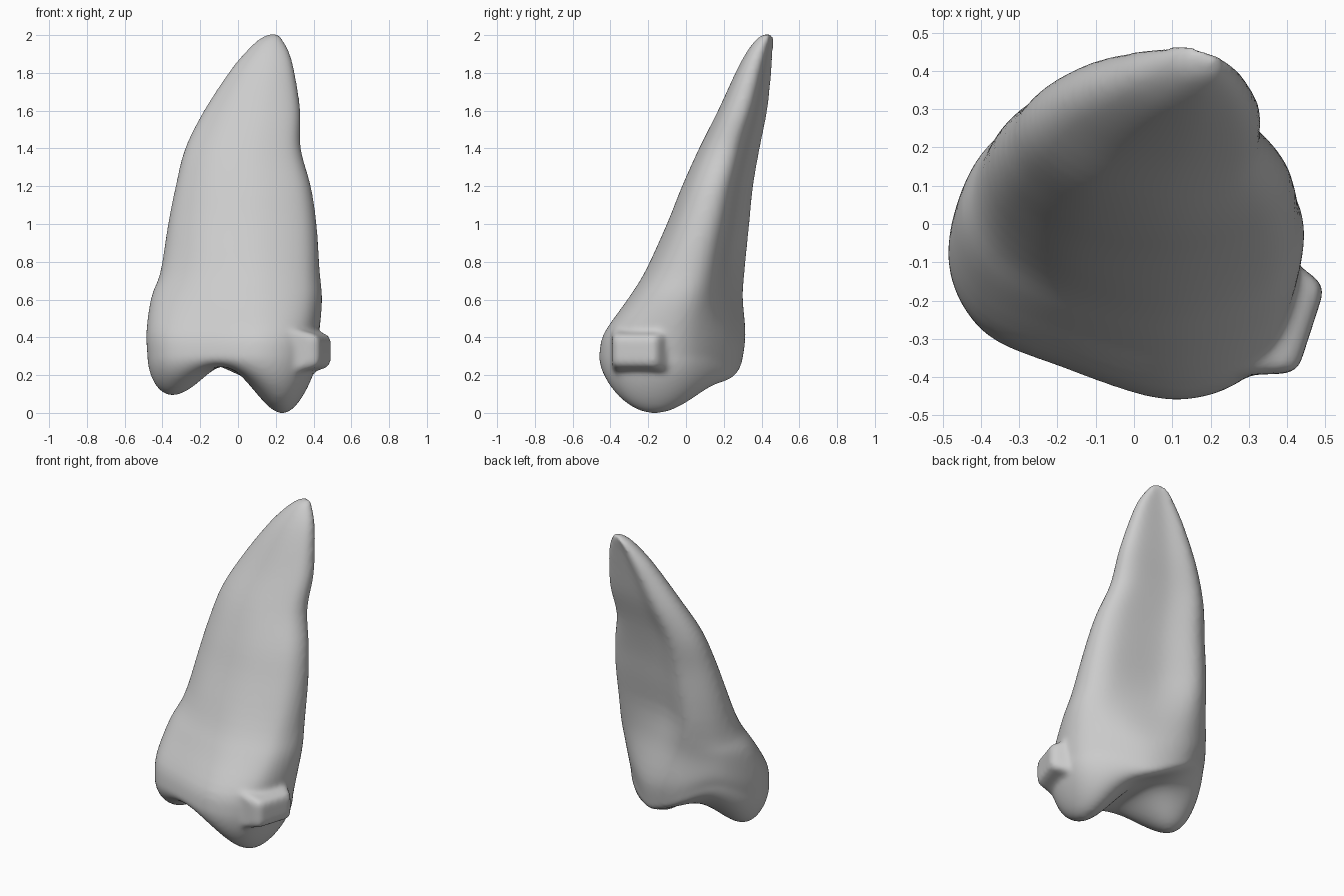
import bpy, bmesh, math
from mathutils import Vector, Matrix

old = bpy.data.objects.get("Cube")
if old:
    bpy.data.objects.remove(old, do_unlink=True)

SIDES = 80
CAP_RINGS = 22

# Cross-section outlines inside a unit box, starting at the right-hand side
ROOT = [(0, .6), (.07, .33), (.29, .08), (.62, 0), (.92, .16),
        (1, .47), (.88, .71), (.48, .83), (.22, 1), (.06, .86)]
CROWN = [(0, .5), (.085, .25), (.31, .12), (.66, 0), (.91, .13),
         (1, .48), (.9, .73), (.63, .95), (.35, 1), (.1, .83)]

# Height, x range and y range, from the crown's widest level up to the root tip
LEVELS = [(.3, -.48, .415, -.46, .295), (.42, -.485, .43, -.435, .31),
          (.6, -.46, .445, -.31, .3), (.75, -.41, .432, -.215, .31),
          (1, -.37, .415, -.1, .335), (1.2, -.33, .385, -.02, .355),
          (1.4, -.28, .332, .07, .39), (1.6, -.18, .33, .17, .43),
          (1.8, -.05, .3, .262, .452), (1.9, .03, .275, .315, .46),
          (1.97, .1, .24, .365, .465), (2, .15, .22, .4, .462)]


def bell(x, y, cx, cy, wx, wy):
    return math.exp(-((x - cx) / wx) ** 2 - ((y - cy) / wy) ** 2)


def rim_shift(x, y):
    """The crown's lower rim rises at the back right and dips at the back."""
    return .13 * bell(x, y, -.36, .22, .2, .2) - .09 * bell(x, y, .12, .3, .2, .15)


def biting_height(x, y):
    """Two cusps hanging below a shallow valley."""
    return (.24 - .245 * bell(x, y, .24, -.17, .19, .33)
            - .17 * bell(x, y, -.38, -.07, .23, .24)
            + .05 * bell(x, y, -.08, -.1, .12, .25)
            + .8 * rim_shift(x, y))


def spline(a, b, c, d, t):
    """Smooth blend from b to c."""
    return tuple(q + .5 * t * (r - p + t * (2*p - 5*q + 4*r - s + t * (3*(q - r) + s - p)))
                 for p, q, r, s in zip(a, b, c, d))


def outline(level):
    """Closed ring of points for one level."""
    z, x0, x1, y0, y1 = level
    f = min(1, max(0, (z - .4) / .5))
    f = f * f * (3 - 2 * f)
    pts = [Vector(c).lerp(Vector(r), f) for c, r in zip(CROWN, ROOT)]
    n = len(pts)
    ring = []
    for i in range(SIDES):
        k, t = divmod(i * n / SIDES, 1)
        k = int(k)
        u, v = spline(*(pts[(k + j) % n] for j in (-1, 0, 1, 2)), t)
        x, y = x0 + u * (x1 - x0), y0 + v * (y1 - y0)
        fade = max(0, 1 - (z - .3) / .4)
        ring.append(Vector((x, y, z + fade * rim_shift(x, y))))
    return ring


def bridge(bm, lower, upper):
    for i in range(SIDES):
        j = (i + 1) % SIDES
        bm.faces.new((lower[i], lower[j], upper[j], upper[i]))


def fan(bm, ring, tip):
    for i in range(SIDES):
        bm.faces.new((ring[i], ring[(i + 1) % SIDES], tip))


bm = bmesh.new()

# Root and crown wall
levels = []
for k in range(len(LEVELS) - 1):
    rows = [LEVELS[min(max(k + j, 0), len(LEVELS) - 1)] for j in (-1, 0, 1, 2)]
    levels += [spline(*rows, s / 4) for s in range(4)]
levels.append(LEVELS[-1])
wall = [[bm.verts.new(p) for p in outline(l)] for l in levels]
for lower, upper in zip(wall, wall[1:]):
    bridge(bm, lower, upper)
fan(bm, wall[-1], bm.verts.new((.19, .44, 2.008)))

# Biting surface
centre = Vector((0, -.08, 0))
base = outline(LEVELS[0])
previous = wall[0]
for k in range(1, CAP_RINGS):
    s = math.cos(k / CAP_RINGS * math.pi / 2)
    blend = math.sqrt(1 - s ** 8)
    ring = []
    for p in base:
        q = centre.lerp(p, s)
        z = p.z + (biting_height(q.x, q.y) - p.z) * blend
        ring.append(bm.verts.new((q.x, q.y, z)))
    bridge(bm, ring, previous)
    previous = ring
fan(bm, previous, bm.verts.new((centre.x, centre.y, biting_height(*centre.xy))))

# Enamel bump low on the left side: a block that flares into the crown
block = bmesh.ops.create_cube(bm, size=1)["verts"]
for v in block:
    if v.co.x < 0:
        v.co.y *= 1.6
        v.co.z *= 1.8
place = (Matrix.Translation((.368, -.245, .328)) @ Matrix.Rotation(math.radians(-18), 4, "Z")
         @ Matrix.Diagonal((.2, .24, .16, 1)))
bmesh.ops.transform(bm, matrix=place, verts=block)
edges = list({e for v in block for e in v.link_edges})
bmesh.ops.bevel(bm, geom=edges, offset=.03, segments=3, affect="EDGES", profile=.5)

bmesh.ops.recalc_face_normals(bm, faces=bm.faces)
mesh = bpy.data.meshes.new("tooth")
bm.to_mesh(mesh)
bm.free()
tooth = bpy.data.objects.new("tooth", mesh)
bpy.context.collection.objects.link(tooth)

# Fuse the bump into the crown and soften the join
remesh = tooth.modifiers.new("fuse", "REMESH")
remesh.mode = "VOXEL"
remesh.voxel_size = .014
remesh.use_smooth_shade = True
soften = tooth.modifiers.new("soften", "SMOOTH")
soften.factor = .5
soften.iterations = 9

# Plain grey surface
grey = bpy.data.materials.new("plain_grey")
grey.use_nodes = True
colour = (.6, .6, .6, 1)
grey.diffuse_color = colour
grey.node_tree.nodes["Principled BSDF"].inputs["Base Color"].default_value = colour
mesh.materials.append(grey)
for face in mesh.polygons:
    face.use_smooth = True
